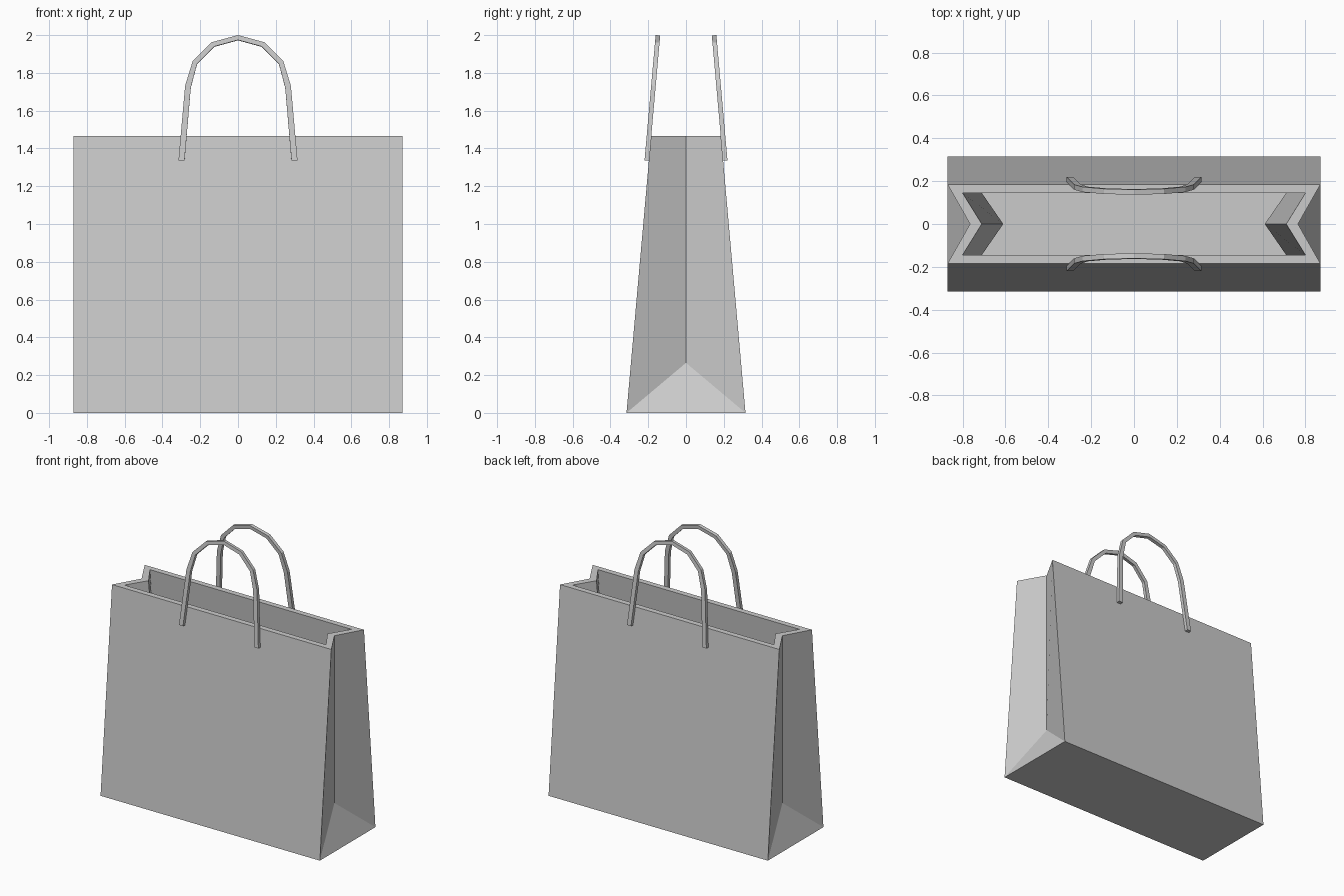
import bpy
import bmesh

cube = bpy.data.objects.get("Cube")
if cube:
    bpy.data.objects.remove(cube, do_unlink=True)

GREY = (0.6, 0.6, 0.6, 1.0)
paper = bpy.data.materials.new("light_grey_paper")
paper.use_nodes = True
paper.diffuse_color = GREY
paper.node_tree.nodes["Principled BSDF"].inputs["Base Color"].default_value = GREY

HEIGHT, BASE_Y, TOP_Y = 1.465, 0.315, 0.185


def finish(name, bm):
    """Turn a bmesh into a flat-shaded object."""
    bmesh.ops.recalc_face_normals(bm, faces=bm.faces[:])
    mesh = bpy.data.meshes.new(name)
    bm.to_mesh(mesh)
    bm.free()
    mesh.materials.append(paper)
    obj = bpy.data.objects.new(name, mesh)
    bpy.context.collection.objects.link(obj)
    return obj


def ring(bm, half_x, half_y, z, fold_x, fold_z):
    """Four corners plus the inward fold on each narrow side."""
    points = [(half_x, -half_y, z), (fold_x, 0, fold_z), (half_x, half_y, z),
              (-half_x, half_y, z), (-fold_x, 0, fold_z), (-half_x, -half_y, z)]
    return [bm.verts.new(p) for p in points]


def bridge(bm, a, b):
    n = len(a)
    for i in range(n):
        j = (i + 1) % n
        bm.faces.new((a[i], a[j], b[j], b[i]))


def close_base(bm, r):
    """Fold triangles at both ends and the flat base."""
    bm.faces.new((r[0], r[1], r[2]))
    bm.faces.new((r[3], r[4], r[5]))
    bm.faces.new((r[0], r[2], r[3], r[5]))


# Bag: tapered outer shell, thick rim and inner lining
bm = bmesh.new()
outer_base = ring(bm, 0.87, BASE_Y, 0, 0.765, 0.265)
outer_top = ring(bm, 0.87, TOP_Y, HEIGHT, 0.765, HEIGHT)
inner_top = ring(bm, 0.80, 0.145, HEIGHT, 0.71, HEIGHT)
inner_base = ring(bm, 0.80, 0.275, 0.04, 0.61, 0.27)
bridge(bm, outer_base, outer_top)
bridge(bm, outer_top, inner_top)
bridge(bm, inner_top, inner_base)
close_base(bm, outer_base)
close_base(bm, inner_base)
finish("bag", bm)

# Handles: square-section arches lying in the plane of the sloping walls
OUTER = [(0.315, 1.335), (0.28, 1.73), (0.24, 1.86), (0.14, 1.96), (0, 1.998)]
INNER = [(0.283, 1.335), (0.25, 1.72), (0.217, 1.845), (0.125, 1.938), (0, 1.972)]
SLOPE = (BASE_Y - TOP_Y) / HEIGHT
THICK = 0.024


def full_arch(half):
    return half + [(-x, z) for x, z in reversed(half[:-1])]


def make_handle(name, side):
    bm = bmesh.new()
    sections = []
    for out, inn in zip(full_arch(OUTER), full_arch(INNER)):
        section = []
        for (x, z), d in ((out, 0), (out, THICK), (inn, THICK), (inn, 0)):
            y = BASE_Y - SLOPE * z + d - 0.001
            section.append(bm.verts.new((x, side * y, z + d * SLOPE)))
        sections.append(section)
    for a, b in zip(sections, sections[1:]):
        bridge(bm, a, b)
    bm.faces.new(sections[0])
    bm.faces.new(sections[-1])
    return finish(name, bm)


make_handle("front_handle", -1)
make_handle("back_handle", 1)
